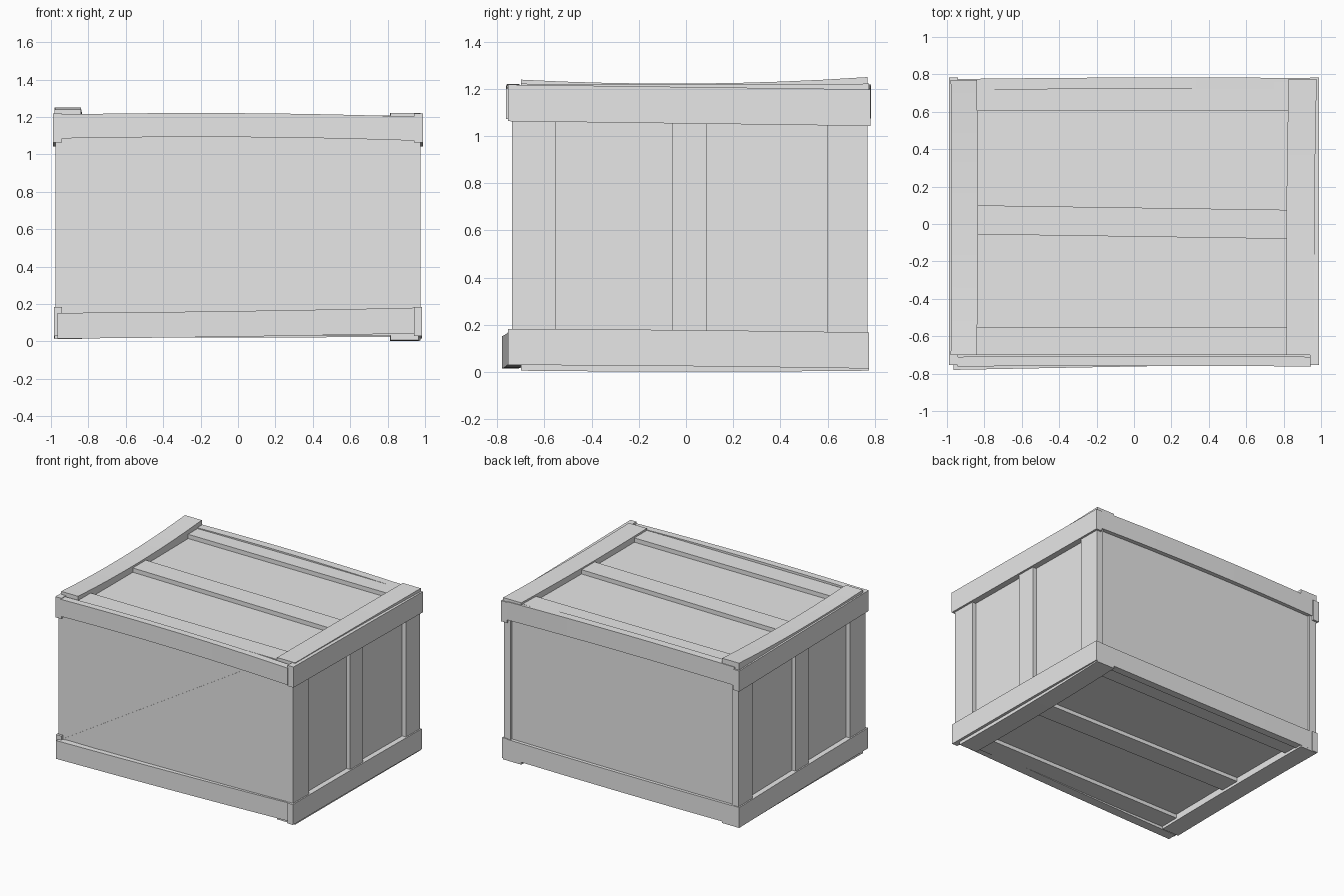
import bpy
import bmesh
from mathutils import Vector

cube = bpy.data.objects.get("Cube")
if cube:
    bpy.data.objects.remove(cube)

mat = bpy.data.materials.new("plain_grey")
mat.use_nodes = True
GREY = (0.8, 0.8, 0.8, 1)
mat.diffuse_color = GREY
mat.node_tree.nodes["Principled BSDF"].inputs["Base Color"].default_value = GREY


def finish(name, bm):
    bmesh.ops.recalc_face_normals(bm, faces=bm.faces)
    mesh = bpy.data.meshes.new(name)
    bm.to_mesh(mesh)
    bm.free()
    mesh.materials.append(mat)
    obj = bpy.data.objects.new(name, mesh)
    bpy.context.collection.objects.link(obj)
    bpy.ops.object.select_all(action="DESELECT")
    obj.select_set(True)
    bpy.context.view_layer.objects.active = obj
    bpy.ops.object.shade_smooth_by_angle()
    return obj


def plank(name, x, y, z, bend=None):
    """Box from ranges; bend = start, middle and end offsets along its longest axis."""
    lo, hi = (Vector(c) for c in zip(x, y, z))
    size = hi - lo
    axis = max(range(3), key=lambda i: size[i])
    bm = bmesh.new()
    bmesh.ops.create_cube(bm, size=1)
    for v in bm.verts:
        v.co = Vector([lo[i] + (v.co[i] + 0.5) * size[i] for i in range(3)])
    if bend:
        along = [e for e in bm.edges
                 if abs(e.verts[0].co[axis] - e.verts[1].co[axis]) > 0.9 * size[axis]]
        bmesh.ops.subdivide_edges(bm, edges=along, cuts=7, use_grid_fill=True)
        a, m, b = (Vector(o) for o in bend)
        for v in bm.verts:
            t = (v.co[axis] - lo[axis]) / size[axis]
            v.co += a * (1 - t) * (1 - 2 * t) + m * 4 * t * (1 - t) + b * t * (2 * t - 1)
    return finish(name, bm)


# Inner box forming the recessed panels
plank("crate_body", (-0.945, 0.945), (-0.732, 0.75), (0.06, 1.175))

# Side walls: uprights and proud rails
for s, side in ((-1, "right"), (1, "left")):
    def out(a, b):
        return sorted((s * a, s * b))
    for part, y in (("front", (-0.737, -0.552)), ("middle", (-0.06, 0.09)),
                    ("back", (0.6, 0.768))):
        plank(f"{side}_{part}_upright", out(0.92, 0.975), y, (0.1, 1.12))
    plank(f"{side}_top_rail", out(0.94, 0.99), (-0.755, 0.782), (1.055, 1.21),
          ((0, 0, 0.008), (0, 0, -0.002), (0, 0, -0.012)))
    plank(f"{side}_bottom_rail", out(0.94, 0.985), (-0.755, 0.775), (0.025, 0.178),
          ((0, 0, 0.005), (0, 0, 0), (0, 0, -0.01)))

# Front and back rails
plank("front_top_rail", (-0.945, 0.945), (-0.762, -0.71), (1.085, 1.213),
      ((0, 0, 0), (0, 0.004, 0.007), (0, 0, -0.012)))
plank("front_bottom_rail", (-0.965, 0.945), (-0.77, -0.7), (0.025, 0.162),
      ((0, -0.01, -0.01), (0, 0.008, 0), (0, 0.025, 0.018)))
plank("back_top_rail", (-0.945, 0.945), (0.72, 0.78), (1.075, 1.212),
      ((0, -0.005, 0), (0, 0.003, 0.006), (0, 0, -0.01)))
plank("back_bottom_rail", (-0.945, 0.945), (0.72, 0.775), (0.025, 0.165),
      ((0, -0.005, 0), (0, 0, -0.004), (0, 0, 0)))

# Diagonal brace across the front, almost flush with the panel
bm = bmesh.new()
outline = [(-0.94, 0.155), (-0.63, 0.155), (0.9, 1.09), (0.59, 1.09)]
face = bm.faces.new([bm.verts.new((x, -0.736, z)) for x, z in outline])
move = bmesh.ops.extrude_face_region(bm, geom=[face])["geom"]
bmesh.ops.translate(bm, vec=(0, 0.008, 0),
                    verts=[v for v in move if isinstance(v, bmesh.types.BMVert)])
finish("front_brace", bm)

# Lid and floor: three long boards between two proud end planks
for level, board_z, end_z in (("lid", (1.15, 1.207), (1.15, 1.228)),
                              ("floor", (0.032, 0.08), (0.012, 0.08))):
    for part, y, drop in (("front", (-0.7, -0.55), 0), ("middle", (-0.055, 0.1), -0.025),
                          ("back", (0.605, 0.76), 0)):
        plank(f"{level}_{part}_board", (-0.86, 0.86), y, board_z,
              ((0, 0, 0), (0, drop / 2, 0), (0, drop, 0)))
    up = 0.022 if level == "lid" else 0
    plank(f"{level}_right_end_plank", (-0.975, -0.835), (-0.7, 0.77), end_z,
          ((-0.005, 0, up / 2), (0, 0, -up / 4), (-0.005, 0, up)))
    plank(f"{level}_left_end_plank", (0.815, 0.965), (-0.7, 0.775), end_z,
          ((0, 0, -0.006), (0, 0, -0.01), (0.012, 0, -0.006)))
